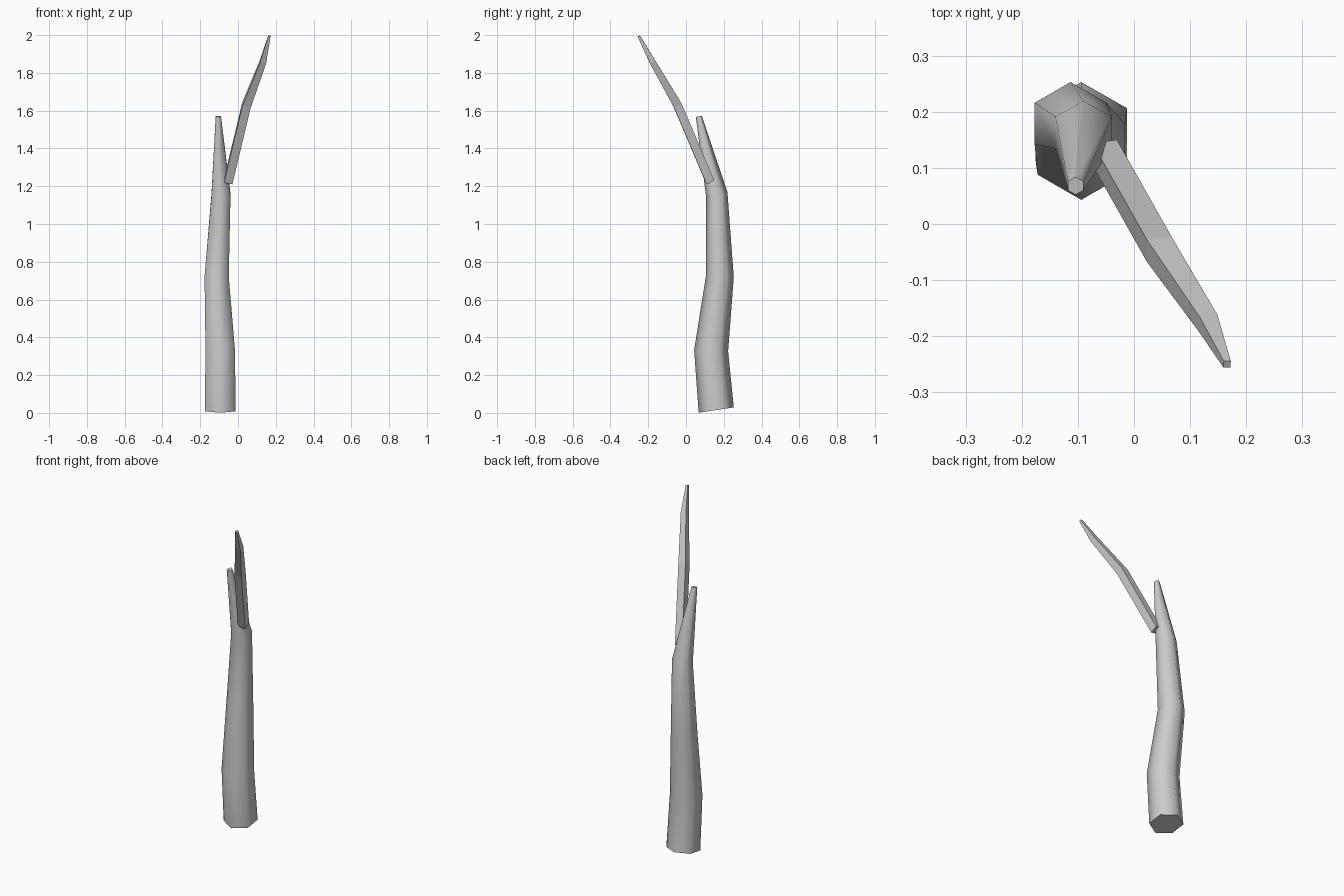
import bpy, bmesh, math
from mathutils import Vector

cube = bpy.data.objects.get("Cube")
if cube:
    bpy.data.objects.remove(cube, do_unlink=True)

bark = bpy.data.materials.new("grey bark")
bark.use_nodes = True
GREY = (0.6, 0.6, 0.6, 1)
bark.diffuse_color = GREY
bark.node_tree.nodes["Principled BSDF"].inputs["Base Color"].default_value = GREY


def limb(name, sides, rings, turn, smooth):
    """Loft a tapered limb through rings of (centre, axis, radius)."""
    bm = bmesh.new()
    loops = []
    for centre, axis, radius in rings:
        n = Vector(axis).normalized()
        u = Vector((1, 0, 0)) if sides == 6 else n.cross(Vector((0, 0, 1)))
        u = (u - n * u.dot(n)).normalized()
        v = n.cross(u)
        angles = [turn + math.tau * i / sides for i in range(sides)]
        loops.append([bm.verts.new(Vector(centre) + radius * (u * math.cos(a) + v * math.sin(a)))
                      for a in angles])
    for low, high in zip(loops, loops[1:]):
        for i in range(sides):
            j = (i + 1) % sides
            bm.faces.new((low[i], low[j], high[j], high[i])).smooth = smooth
    # Flat cut ends with sharp rims
    for cap in (loops[0][::-1], loops[-1]):
        for edge in bm.faces.new(cap).edges:
            edge.smooth = False
    bmesh.ops.recalc_face_normals(bm, faces=bm.faces)
    mesh = bpy.data.meshes.new(name)
    bm.to_mesh(mesh)
    bm.free()
    mesh.materials.append(bark)
    obj = bpy.data.objects.new(name, mesh)
    bpy.context.collection.objects.link(obj)
    return obj


# Trunk: bent six-sided stem
limb("trunk", 6, [
    ((-0.094, 0.16, 0.015), (0, -0.15, 1), 0.094),
    ((-0.094, 0.133, 0.33), (0, 0.03, 1), 0.09),
    ((-0.113, 0.179, 0.72), (0, 0.03, 1), 0.074),
    ((-0.09, 0.163, 1.155), (0, -0.25, 1), 0.058),
    ((-0.104, 0.068, 1.57), (0, -0.2, 1), 0.016),
], math.pi / 6, True)

# Branch: faceted four-sided spike leaning away from the trunk
lean = (0.24, -0.43, 0.87)
limb("branch", 4, [
    ((-0.052, 0.127, 1.225), lean, 0.032),
    ((0.045, -0.045, 1.63), lean, 0.032),
    ((0.133, -0.178, 1.86), lean, 0.023),
    ((0.166, -0.25, 1.995), (0.2, -0.45, 0.87), 0.009),
], math.radians(20), False)
